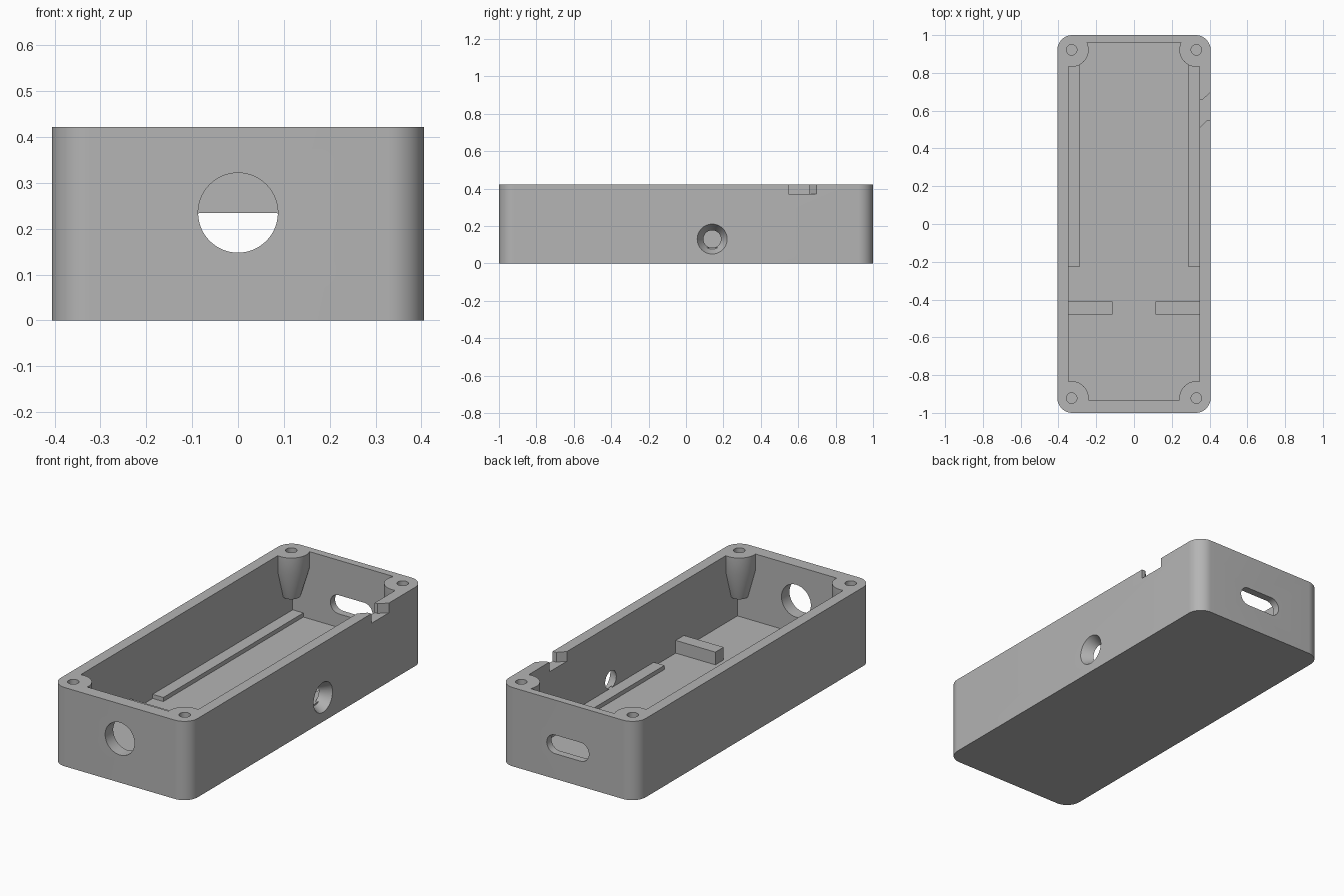
import bpy, bmesh, math
from mathutils import Matrix, Vector

if "Cube" in bpy.data.objects:
    bpy.data.objects.remove(bpy.data.objects["Cube"])

H, FLOOR = 0.422, 0.062
gray = bpy.data.materials.new("light gray plastic")
gray.diffuse_color = (0.46, 0.46, 0.46, 1)
gray.use_nodes = True
gray.node_tree.nodes["Principled BSDF"].inputs["Base Color"].default_value = gray.diffuse_color


def make(name, bm):
    bmesh.ops.recalc_face_normals(bm, faces=bm.faces)
    me = bpy.data.meshes.new(name)
    bm.to_mesh(me)
    bm.free()
    me.materials.append(gray)
    ob = bpy.data.objects.new(name, me)
    bpy.context.collection.objects.link(ob)
    return ob


def prism(name, pts, z0, z1):
    """Extrude an xy outline from z0 to z1."""
    bm = bmesh.new()
    face = bm.faces.new([bm.verts.new((x, y, z0)) for x, y in pts])
    top = bmesh.ops.extrude_face_region(bm, geom=[face])["geom"]
    bmesh.ops.translate(bm, vec=(0, 0, z1 - z0),
                        verts=[v for v in top if isinstance(v, bmesh.types.BMVert)])
    return make(name, bm)


def box(name, x0, x1, y0, y1, z0, z1):
    return prism(name, [(x0, y0), (x1, y0), (x1, y1), (x0, y1)], z0, z1)


def rod(name, a, b, r1, r2, n=48):
    """Cylinder or cone running from point a to point b."""
    a, b = Vector(a), Vector(b)
    bm = bmesh.new()
    turn = (b - a).to_track_quat('Z', 'Y').to_matrix().to_4x4()
    bmesh.ops.create_cone(bm, cap_ends=True, segments=n, radius1=r1, radius2=r2,
                          depth=(b - a).length,
                          matrix=Matrix.Translation((a + b) / 2) @ turn)
    return make(name, bm)


def rounded(hx, hy, r, n=12):
    """Outline of a rectangle with rounded corners."""
    pts = []
    for i, (sx, sy) in enumerate([(1, 1), (-1, 1), (-1, -1), (1, -1)]):
        for k in range(n + 1):
            t = math.pi / 2 * (i + k / n)
            pts.append((sx * (hx - r) + r * math.cos(t), sy * (hy - r) + r * math.sin(t)))
    return pts


def cut(target, cutter):
    """Subtract the cutter and discard it."""
    mod = target.modifiers.new("cut", 'BOOLEAN')
    mod.operation, mod.solver, mod.object = 'DIFFERENCE', 'EXACT', cutter
    bpy.context.view_layer.objects.active = target
    bpy.ops.object.modifier_apply(modifier=mod.name)
    bpy.data.objects.remove(cutter)


# Outer body
case = prism("case", rounded(0.406, 1.0, 0.08), 0, H)

# Cavity, leaving tapered screw posts in the corners
cavity = box("cavity", -0.348, 0.348, -0.932, 0.96, FLOOR, 0.5)
corners = [(sx * 0.33, sy * 0.922) for sx in (-1, 1) for sy in (-1, 1)]
for x, y in corners:
    bm = bmesh.new()
    rings = []
    for z, r in ((0.18, 0.045), (0.335, 0.09), (0.6, 0.09)):
        rings.append([bm.verts.new((x + r * math.cos(i * math.tau / 48),
                                    y + r * math.sin(i * math.tau / 48), z)) for i in range(48)])
    for lo, hi in zip(rings, rings[1:]):
        for i in range(48):
            j = (i + 1) % 48
            bm.faces.new((lo[i], lo[j], hi[j], hi[i]))
    bm.faces.new(rings[0])
    bm.faces.new(rings[-1])
    cut(cavity, make("post", bm))
cut(case, cavity)

# Screw holes in the posts
for x, y in corners:
    cut(case, rod("screw_hole", (x, y, 0.22), (x, y, 0.5), 0.028, 0.028, 32))

# Round front port
cut(case, rod("front_port", (0, -1.1, 0.235), (0, -0.85, 0.235), 0.087, 0.087, 64))

# Countersunk hole in the right wall
slope = (0.08 - 0.047) / 0.058
cut(case, rod("side_port", (0.338, 0.14, 0.13), (0.416, 0.14, 0.13),
              0.047 - 0.01 * slope, 0.08 + 0.01 * slope))

# Rounded slot in the back wall
slot = prism("back_slot", rounded(0.125, 0.05, 0.0499), -0.1, 0.1)
slot.data.transform(Matrix.Translation((0, 1.0, 0.185)) @ Matrix.Rotation(math.pi / 2, 4, 'X'))
cut(case, slot)

# Slanted notch in the right rim
cut(case, prism("rim_notch", [(0.33, 0.66), (0.365, 0.66), (0.42, 0.71), (0.42, 0.548),
                              (0.385, 0.548), (0.33, 0.492)], 0.37, 0.5))

# Low rails and support blocks on the floor
for side, s in (("left", -1), ("right", 1)):
    x0, x1 = sorted((s * 0.285, s * 0.36))
    box(side + "_rail", x0, x1, -0.225, 0.97, FLOOR - 0.01, FLOOR + 0.022)
    x0, x1 = sorted((s * 0.113, s * 0.36))
    box(side + "_support_block", x0, x1, -0.48, -0.41, FLOOR - 0.01, 0.13)

# Smooth the curved walls and keep edges sharp
bpy.ops.object.select_all(action='DESELECT')
case.select_set(True)
bpy.context.view_layer.objects.active = case
bpy.ops.object.shade_smooth_by_angle(angle=math.radians(25))
